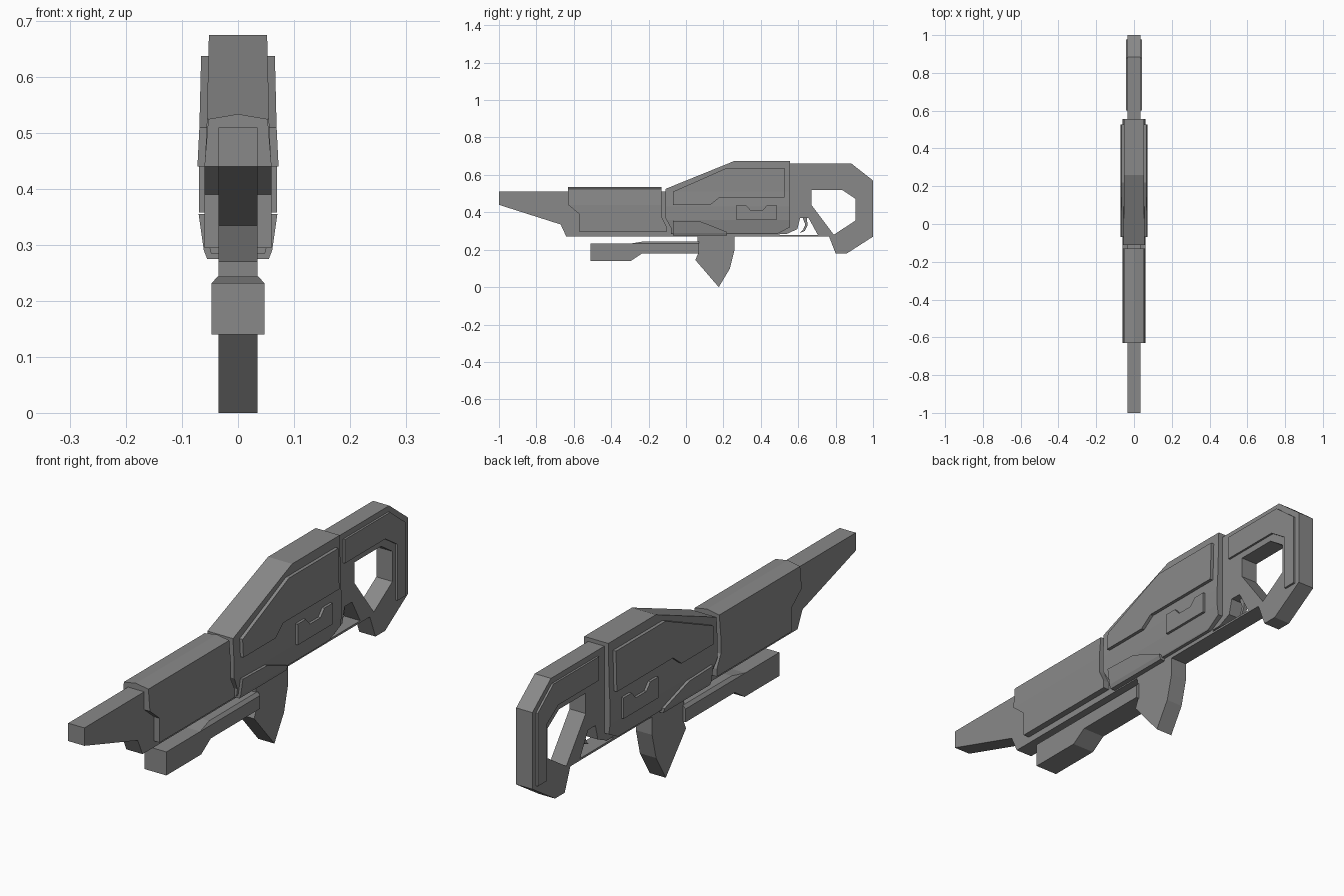
import bpy, bmesh
from mathutils import Vector

old = bpy.data.objects.get("Cube")
if old:
    bpy.data.objects.remove(old, do_unlink=True)

# Single gunmetal colour
metal = bpy.data.materials.new("gunmetal_grey")
metal.use_nodes = True
GREY = (0.25, 0.25, 0.25, 1)
metal.diffuse_color = GREY
metal.node_tree.nodes["Principled BSDF"].inputs["Base Color"].default_value = GREY


def half_width(levels, z):
    """Half width at height z, interpolated along (z, width) levels."""
    if z <= levels[0][0]:
        return levels[0][1]
    for (z0, w0), (z1, w1) in zip(levels, levels[1:]):
        if z <= z1:
            return w0 + (w1 - w0) * (z - z0) / (z1 - z0)
    return levels[-1][1]


def slab(name, outline, levels, hole=None, extra=0.0):
    """Side profile (y, z) extruded symmetrically, its width varying with height."""
    if not isinstance(levels, list):
        levels = [(0, levels)]
    bm = bmesh.new()
    edges = []
    for loop in (outline, hole or []):
        vs = [bm.verts.new((-1, y, z)) for y, z in loop]
        edges += [bm.edges.new((v, vs[i - 1])) for i, v in enumerate(vs)]
    bmesh.ops.triangle_fill(bm, edges=edges, use_beauty=True, normal=Vector((1, 0, 0)))
    ext = bmesh.ops.extrude_face_region(bm, geom=bm.faces[:])
    for g in ext["geom"]:
        if isinstance(g, bmesh.types.BMVert):
            g.co.x = 1
    for z, _ in levels:
        bmesh.ops.bisect_plane(bm, geom=bm.verts[:] + bm.edges[:] + bm.faces[:],
                               plane_co=(0, 0, z), plane_no=(0, 0, 1), dist=1e-5)
    for v in bm.verts:
        side = 1 if v.co.x > 0 else -1
        v.co.x = side * (half_width(levels, v.co.z) + extra)
    bmesh.ops.remove_doubles(bm, verts=bm.verts[:], dist=1e-5)
    bmesh.ops.dissolve_limit(bm, angle_limit=0.01, verts=bm.verts[:], edges=bm.edges[:])
    bmesh.ops.recalc_face_normals(bm, faces=bm.faces[:])
    mesh = bpy.data.meshes.new(name)
    bm.to_mesh(mesh)
    bm.free()
    mesh.materials.append(metal)
    obj = bpy.data.objects.new(name, mesh)
    bpy.context.collection.objects.link(obj)
    return obj


CORE = 0.035
BODY = [(.27, .042), (.29, .05), (.36, .06), (.43, .06), (.51, .056), (.675, .052)]
SHROUD = [(.295, .06), (.44, .06), (.525, .053), (.534, 0)]

# Barrel core running back into the receiver
slab("barrel_core", [(-1, .51), (0, .51), (.5, .4), (.5, .27), (-.64, .27),
                     (-.67, .335), (-1, .44)], CORE)

# Shroud around the barrel, with a shallow ridged top
slab("barrel_shroud", [(-.63, .534), (-.13, .534), (-.13, .375), (-.105, .325),
                       (-.105, .295), (-.57, .295), (-.57, .39), (-.63, .44)], SHROUD)

# Receiver
slab("receiver", [(-.11, .525), (.26, .675), (.555, .675), (.555, .32), (.49, .285),
                  (-.08, .285), (-.08, .315), (-.11, .37)], BODY)

# Raised receiver panels
slab("upper_panel", [(-.07, .44), (-.07, .51), (.22, .638), (.527, .638), (.527, .48),
                     (.18, .48), (.13, .44)], BODY, extra=.013)
slab("lower_panel", [(-.07, .355), (.08, .35), (.22, .295), (.22, .275), (-.07, .275)],
     BODY, extra=.011)
slab("latch_panel", [(.27, .44), (.32, .44), (.345, .412), (.41, .412), (.435, .44),
                     (.485, .44), (.485, .358), (.27, .358)], BODY, extra=.01)

# Skeleton stock with a cut-out grip
slab("stock", [(.5, .66), (.885, .66), (1, .57), (1, .27), (.86, .18), (.80, .18),
               (.765, .27), (.71, .27), (.655, .37), (.61, .37), (.595, .31),
               (.54, .285), (.5, .285)], CORE,
     hole=[(.67, .52), (.835, .52), (.905, .473), (.905, .355), (.79, .28), (.67, .44)])
slab("stock_panel_upper", [(.60, .638), (.88, .638), (.978, .56), (.978, .275), (.925, .275),
                           (.925, .495), (.85, .545), (.60, .545)], .043,
     hole=None)

# Trigger and guard
slab("trigger_guard", [(.49, .278), (.72, .278), (.72, .27), (.49, .27)], CORE)
slab("trigger", [(.62, .38), (.645, .38), (.65, .33), (.635, .30), (.61, .29),
                 (.625, .305), (.638, .335)], .008)

# Under-barrel tube and front grip
slab("under_barrel", [(-.51, .232), (-.30, .232), (-.23, .244), (.07, .244), (.07, .18),
                      (-.235, .18), (-.295, .14), (-.51, .14)],
     [(.14, .047), (.232, .047), (.244, .036)])
slab("front_grip", [(.06, .275), (.26, .275), (.26, .20), (.235, .10), (.175, 0),
                    (.05, .145), (.065, .18)], CORE)
